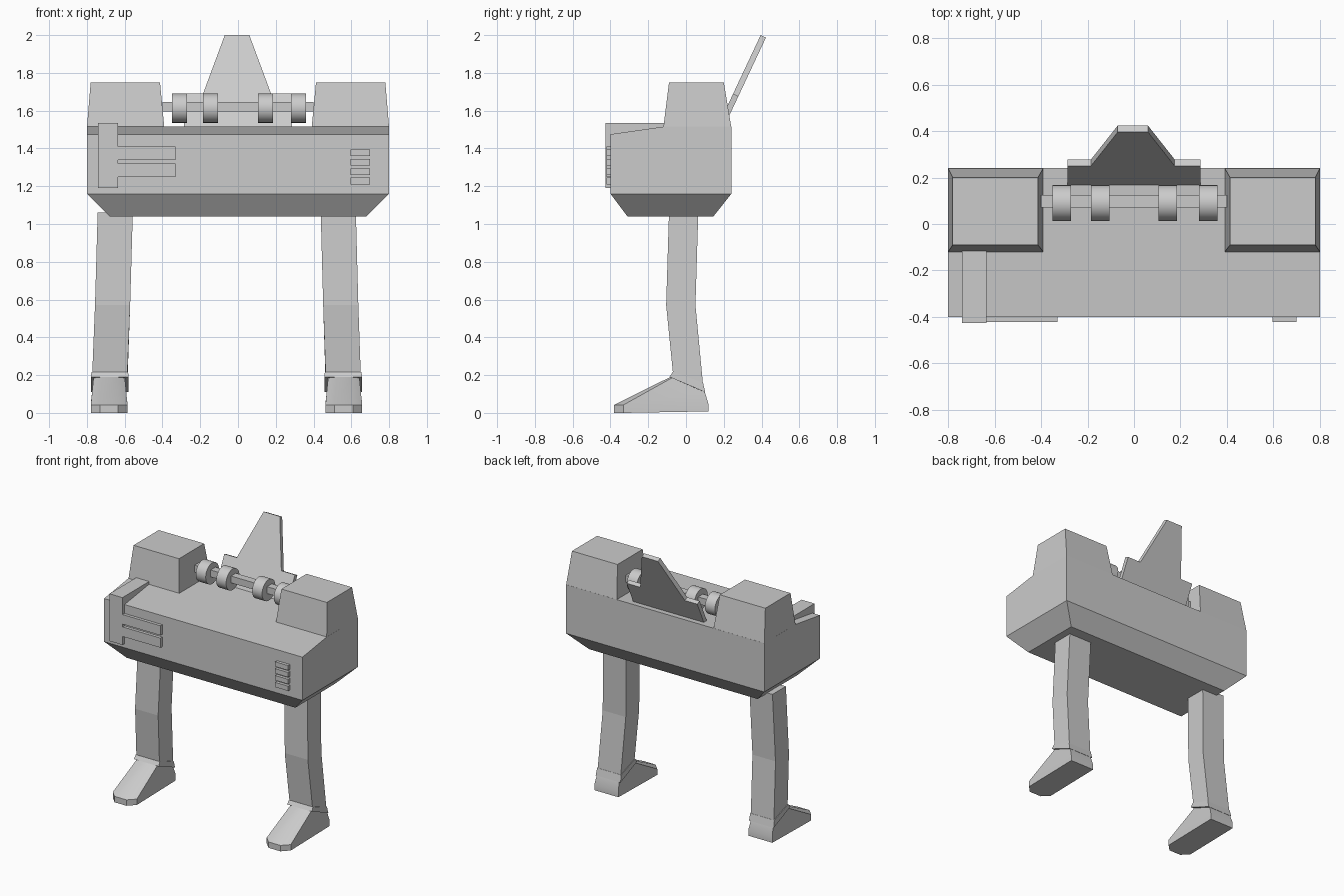
import bpy, bmesh, math

cube = bpy.data.objects.get("Cube")
if cube:
    bpy.data.objects.remove(cube)

grey = bpy.data.materials.new("plain_grey")
grey.use_nodes = True
COLOUR = (0.6, 0.6, 0.6, 1)
grey.diffuse_color = COLOUR
grey.node_tree.nodes["Principled BSDF"].inputs["Base Color"].default_value = COLOUR


def loft(name, rings):
    """Join rings of points into a closed, flat-faced solid."""
    bm = bmesh.new()
    loops = [[bm.verts.new(p) for p in ring] for ring in rings]
    n = len(loops[0])
    for a, b in zip(loops, loops[1:]):
        for i in range(n):
            j = (i + 1) % n
            bm.faces.new((a[i], a[j], b[j], b[i]))
    bm.faces.new(loops[0])
    bm.faces.new(loops[-1])
    bmesh.ops.recalc_face_normals(bm, faces=bm.faces)
    mesh = bpy.data.meshes.new(name)
    bm.to_mesh(mesh)
    bm.free()
    obj = bpy.data.objects.new(name, mesh)
    mesh.materials.append(grey)
    bpy.context.collection.objects.link(obj)
    return obj


def rect(x0, x1, y0, y1, z0, z1=None):
    """Four corners, with z0 along the front edge and z1 along the back."""
    z1 = z0 if z1 is None else z1
    return [(x0, y0, z0), (x1, y0, z0), (x1, y1, z1), (x0, y1, z1)]


def box(name, x0, x1, y0, y1, z0, z1):
    return loft(name, [rect(x0, x1, y0, y1, z0), rect(x0, x1, y0, y1, z1)])


def smooth(obj, angle):
    bpy.ops.object.select_all(action="DESELECT")
    obj.select_set(True)
    bpy.context.view_layer.objects.active = obj
    bpy.ops.object.shade_smooth_by_angle(angle=math.radians(angle))


# Main housing: bevelled underside, sloping front lid, flat rear deck
def housing_ring(x, front, back, z_front, z_back):
    return [(-x, front, z_front), (x, front, z_front), (x, -0.12, z_back),
            (x, back, z_back), (-x, back, z_back), (-x, -0.12, z_back)]


loft("housing", [housing_ring(0.68, -0.31, 0.145, 1.04, 1.04),
                 housing_ring(0.80, -0.40, 0.24, 1.16, 1.16),
                 housing_ring(0.80, -0.40, 0.24, 1.475, 1.515)])

# Tapered towers at both ends
for side, s in (("right", -1), ("left", 1)):
    loft(side + "_tower", [rect(s * 0.39, s * 0.80, -0.12, 0.24, 1.51),
                           rect(s * 0.413, s * 0.78, -0.09, 0.20, 1.75)])

# Roller bar and its four rollers
box("roller_bar", -0.40, 0.40, 0.07, 0.125, 1.595, 1.645)
for i, x in enumerate((-0.31, -0.145, 0.145, 0.32)):
    rings = [[(x + dx, 0.09 + 0.077 * math.cos(t), 1.613 + 0.077 * math.sin(t))
              for t in (k * math.tau / 32 for k in range(32))]
             for dx in (-0.04, 0.04)]
    smooth(loft(f"roller_{i + 1}", rings), 30)

# Leaning rear plate: wide base with a tapering fin above the shoulders
outline = [(-0.285, 1.51), (0.285, 1.51), (0.285, 1.69), (0.175, 1.69),
           (0.06, 2.0), (-0.07, 2.0), (-0.185, 1.69), (-0.285, 1.69)]
front = [(x, 0.165 + (z - 1.51) * 0.47, z) for x, z in outline]
loft("rear_plate", [front, [(x, y + 0.028, z - 0.013) for x, y, z in front]])

# Front bracket: a strip folded over the lid, with two prongs
box("bracket_strip", -0.74, -0.635, -0.425, -0.39, 1.19, 1.535)
box("bracket_top", -0.74, -0.635, -0.39, -0.115, 1.46, 1.535)
for name, z in (("upper_prong", 1.34), ("lower_prong", 1.25)):
    box(name, -0.64, -0.33, -0.422, -0.39, z, z + 0.07)

# Vent slats
for i in range(4):
    z = 1.36 - i * 0.05
    box(f"vent_slat_{i + 1}", 0.595, 0.70, -0.422, -0.39, z, z + 0.035)


# Legs with a slight knee bend, ankle cuffs and wedge feet
def foot_ring(x, w, toe, half, heel, z_toe, z_heel):
    return [(x - half, toe, z_toe), (x + half, toe, z_toe),
            (x + w, toe + 0.05, z_toe), (x + w, heel, z_heel),
            (x - w, heel, z_heel), (x - w, toe + 0.05, z_toe)]


for side, hip, knee, ankle in (("right", -0.65, -0.664, -0.679),
                               ("left", 0.531, 0.544, 0.557)):
    w = 0.093
    loft(side + "_leg", [
        rect(hip - w, hip + w, -0.09, 0.065, 1.06),
        rect(knee - w, knee + w, -0.105, 0.05, 0.57),
        rect(ankle - w, ankle + w, -0.068, 0.09, 0.20, 0.15)])
    loft(side + "_cuff", [
        rect(ankle - 0.097, ankle + 0.097, -0.07, 0.09, 0.217, 0.16),
        rect(ankle - 0.1, ankle + 0.1, -0.087, 0.102, 0.19, 0.11)])
    x = ankle - 0.003 if side == "right" else ankle + 0.003
    ankle_ring = [(x - 0.045, -0.083, 0.19), (x + 0.045, -0.083, 0.19),
                  (x + 0.083, -0.075, 0.185), (x + 0.09, 0.1, 0.11),
                  (x - 0.09, 0.1, 0.11), (x - 0.083, -0.075, 0.185)]
    foot = loft(side + "_foot", [
        foot_ring(x, 0.097, -0.38, 0.048, 0.118, 0.0, 0.008),
        foot_ring(x, 0.097, -0.38, 0.048, 0.118, 0.043, 0.05),
        ankle_ring])
    smooth(foot, 30)
